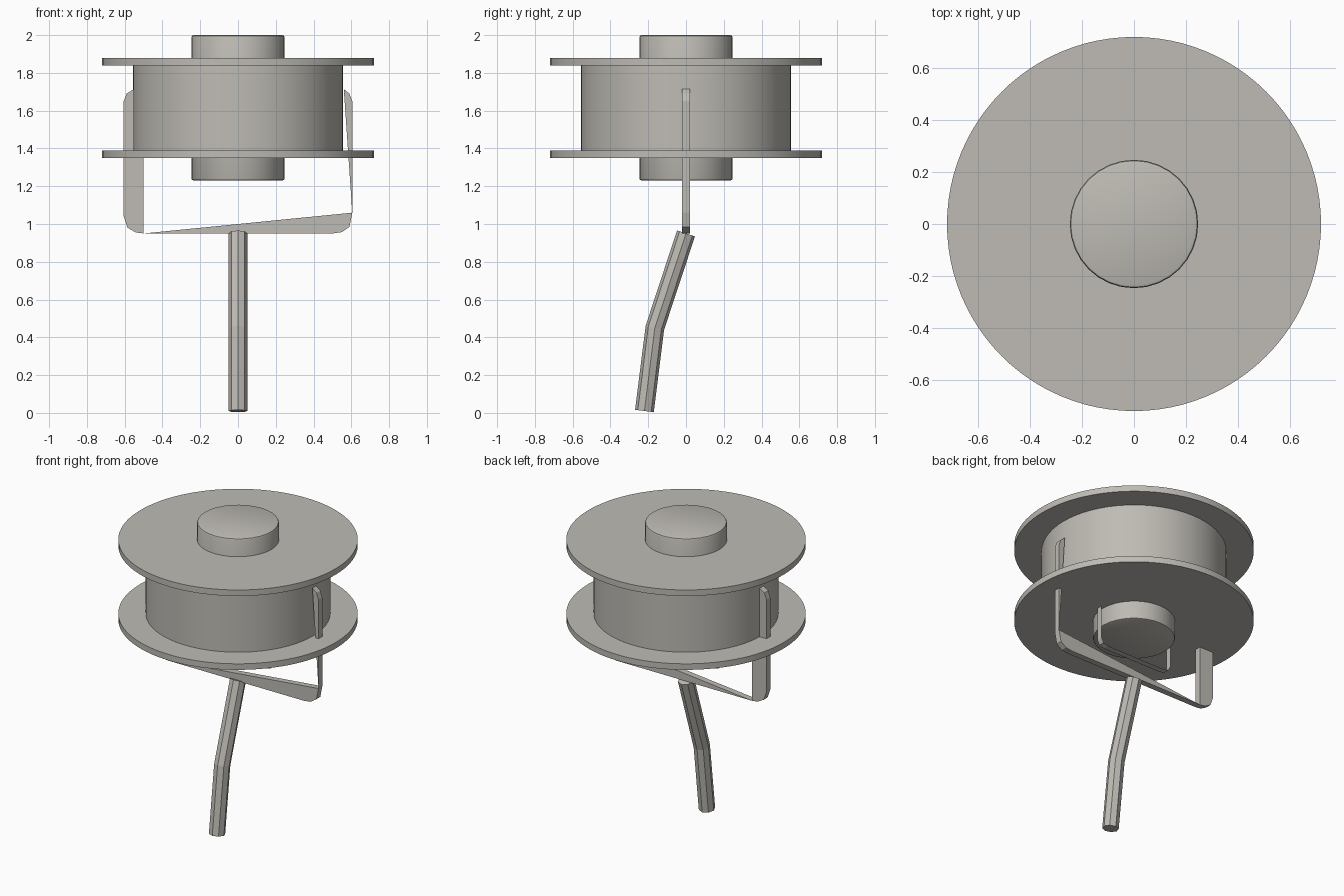
import bpy, bmesh, math
from mathutils import Vector

cube = bpy.data.objects.get("Cube")
if cube:
    bpy.data.objects.remove(cube, do_unlink=True)

GREY = (0.52, 0.50, 0.46, 1.0)
mat = bpy.data.materials.new("warm_grey")
mat.use_nodes = True
mat.diffuse_color = GREY
mat.node_tree.nodes["Principled BSDF"].inputs["Base Color"].default_value = GREY


def make(name, bm, smooth=False):
    bmesh.ops.recalc_face_normals(bm, faces=bm.faces)
    mesh = bpy.data.meshes.new(name)
    bm.to_mesh(mesh)
    bm.free()
    mesh.materials.append(mat)
    obj = bpy.data.objects.new(name, mesh)
    bpy.context.collection.objects.link(obj)
    if smooth:
        bpy.ops.object.select_all(action="DESELECT")
        obj.select_set(True)
        bpy.context.view_layer.objects.active = obj
        bpy.ops.object.shade_smooth_by_angle(angle=math.radians(35))
    return obj


def cylinder(name, radius, low, high, sides=64, bevel=0):
    bm = bmesh.new()
    bmesh.ops.create_cone(bm, cap_ends=True, segments=sides, radius1=radius,
                          radius2=radius, depth=high - low)
    bmesh.ops.translate(bm, verts=bm.verts, vec=(0, 0, (low + high) / 2))
    if bevel:
        rims = [e for e in bm.edges if abs(e.verts[0].co.z - e.verts[1].co.z) < 1e-4]
        bmesh.ops.bevel(bm, geom=rims, offset=bevel, segments=2, affect="EDGES", profile=0.5)
    return make(name, bm, smooth=True)


def plate(name, outline, half=0.02):
    """Flat outline in x and z, given thickness along y."""
    bm = bmesh.new()
    face = bm.faces.new([bm.verts.new((x, -half, z)) for x, z in outline])
    moved = bmesh.ops.extrude_face_region(bm, geom=[face])["geom"]
    bmesh.ops.translate(bm, vec=(0, 2 * half, 0),
                        verts=[v for v in moved if isinstance(v, bmesh.types.BMVert)])
    return make(name, bm)


def ribbon(name, path, half=0.02):
    """Thin strip following a path in x and z."""
    bm = bmesh.new()
    rows = [[bm.verts.new((x, y, z)) for y in (-half, half)] for x, z in path]
    for a, b in zip(rows, rows[1:]):
        bm.faces.new((a[0], a[1], b[1], b[0]))
    return make(name, bm)


# Spool
cylinder("drum", 0.555, 1.37, 1.86)
cylinder("lower_flange", 0.72, 1.35, 1.39, 96)
cylinder("upper_flange", 0.72, 1.84, 1.88, 96)
cylinder("hub", 0.247, 1.23, 2.0, 32, 0.012)

# Bracket: wide post, tapering crossbar and narrow post
plate("bracket_right_post", [(-0.5, 0.95), (-0.54, 0.955), (-0.585, 0.98), (-0.605, 1.04),
                             (-0.605, 1.65), (-0.59, 1.69), (-0.55, 1.715), (-0.5, 1.72)])
plate("bracket_crossbar", [(-0.5, 0.95), (0.5, 0.95), (0.55, 0.957), (0.59, 0.985),
                           (0.605, 1.06)])
plate("bracket_left_post", [(0.605, 1.06), (0.605, 1.65), (0.59, 1.69), (0.56, 1.715)])

# Thin inner loop beneath the hub
loop = [(0.27, 1.36), (0.27, 1.13), (0.255, 1.10), (0.22, 1.09)]
ribbon("inner_loop", loop + [(-x, z) for x, z in reversed(loop)])

# Bent eight-sided handle
path = [Vector((0, 0, 0.95)), Vector((0, -0.165, 0.45)), Vector((0, -0.22, 0.01))]
bm = bmesh.new()
rings = []
for i, p in enumerate(path):
    axis = (path[min(i + 1, 2)] - path[max(i - 1, 0)]).normalized()
    side = Vector((1, 0, 0))
    across = axis.cross(side)
    rings.append([bm.verts.new(p + 0.05 * (side * math.cos(k * math.pi / 4)
                                           + across * math.sin(k * math.pi / 4)))
                  for k in range(8)])
for a, b in zip(rings, rings[1:]):
    for k in range(8):
        n = (k + 1) % 8
        bm.faces.new((a[k], a[n], b[n], b[k]))
bm.faces.new(rings[0])
bm.faces.new(rings[-1])
make("handle", bm)
